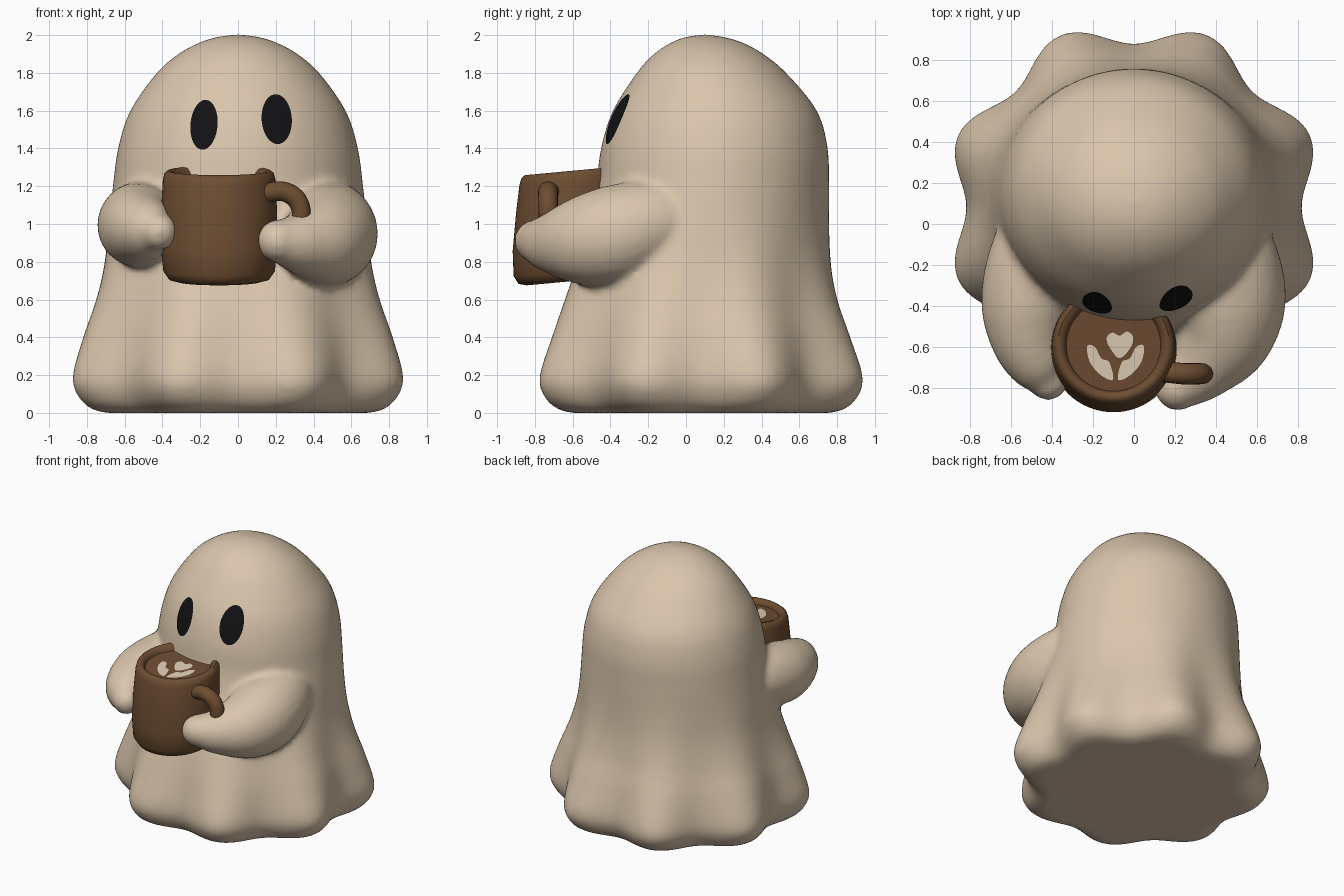
import bpy, bmesh, math
from mathutils import Vector, Matrix
from mathutils.bvhtree import BVHTree

if "Cube" in bpy.data.objects:
    bpy.data.objects.remove(bpy.data.objects["Cube"])


def material(name, rgb):
    m = bpy.data.materials.new(name)
    m.diffuse_color = (*rgb, 1)
    m.use_nodes = True
    m.node_tree.nodes["Principled BSDF"].inputs["Base Color"].default_value = m.diffuse_color
    return m


CREAM = material("cream cloth", (0.70, 0.56, 0.41))
BROWN = material("brown ceramic", (0.155, 0.075, 0.031))
BLACK = material("black", (0.006, 0.006, 0.007))
MILK = material("milk foam", (0.74, 0.62, 0.47))


def make(name, bm, mat, angle=60):
    me = bpy.data.meshes.new(name)
    bm.to_mesh(me)
    bm.free()
    ob = bpy.data.objects.new(name, me)
    bpy.context.collection.objects.link(ob)
    me.materials.append(mat)
    bpy.ops.object.select_all(action='DESELECT')
    ob.select_set(True)
    bpy.context.view_layer.objects.active = ob
    bpy.ops.object.shade_smooth_by_angle(angle=math.radians(angle))
    return ob


def spline(pts, steps, closed=False):
    """Catmull-Rom samples through points of any dimension."""
    n = len(pts)
    get = (lambda i: pts[i % n]) if closed else (lambda i: pts[min(max(i, 0), n - 1)])
    out = []
    for i in range(n if closed else n - 1):
        a, b, c, d = (get(i + k) for k in (-1, 0, 1, 2))
        for s in range(steps):
            t = s / steps
            out.append([0.5 * (2 * q + (r - p) * t + (2 * p - 5 * q + 4 * r - w) * t * t
                               + (3 * q - p - 3 * r + w) * t ** 3)
                        for p, q, r, w in zip(a, b, c, d)])
    if not closed:
        out.append(list(pts[-1]))
    return out


def loft(bm, rings):
    """Skin a list of point rings and cap both ends."""
    vs = [[bm.verts.new(p) for p in r] for r in rings]
    n = len(vs[0])
    for a, b in zip(vs, vs[1:]):
        for i in range(n):
            j = (i + 1) % n
            bm.faces.new((a[i], a[j], b[j], b[i]))
    bm.faces.new(vs[0][::-1])
    bm.faces.new(vs[-1])


def tube(bm, path, ref, sides=24):
    """Round-ended tube along (x, y, z, radius) points."""
    pts = spline(path, 6)
    centres = [Vector(p[:3]) for p in pts]
    stations = []
    for i, p in enumerate(pts):
        t = (centres[min(i + 1, len(pts) - 1)] - centres[max(i - 1, 0)]).normalized()
        stations.append((centres[i], t, p[3]))

    def cap(station, sign):
        c, t, r = station
        angles = [math.radians(a) for a in (18, 36, 54, 70, 84)]
        return [(c + t * sign * r * math.sin(a), t, r * math.cos(a)) for a in angles]

    stations = cap(stations[0], -1)[::-1] + stations + cap(stations[-1], 1)
    rings = []
    for c, t, r in stations:
        u = t.cross(Vector(ref)).normalized()
        w = t.cross(u)
        rings.append([c + r * (u * math.cos(a) + w * math.sin(a))
                      for a in (2 * math.pi * k / sides for k in range(sides))])
    loft(bm, rings)


# Body: z, x radius, y radius, y centre, depth of the eight skirt folds
rows = [(0.0, 0.70, 0.69, 0.08, 0.05), (0.02, 0.775, 0.76, 0.08, 0.06),
        (0.08, 0.84, 0.825, 0.08, 0.066), (0.19, 0.875, 0.855, 0.08, 0.066),
        (0.4, 0.83, 0.80, 0.08, 0.045), (0.6, 0.765, 0.735, 0.08, 0.028),
        (0.8, 0.715, 0.68, 0.095, 0.014), (1.0, 0.687, 0.645, 0.115, 0.004),
        (1.2, 0.662, 0.617, 0.14, 0), (1.4, 0.635, 0.60, 0.15, 0),
        (1.6, 0.57, 0.54, 0.153, 0), (1.8, 0.43, 0.395, 0.135, 0),
        (1.9, 0.315, 0.29, 0.12, 0), (1.96, 0.205, 0.19, 0.11, 0),
        (1.99, 0.11, 0.10, 0.10, 0), (2.003, 0.01, 0.01, 0.10, 0)]
bm = bmesh.new()
rings = []
for z, rx, ry, cy, fold in spline(rows, 4):
    ring = []
    for k in range(128):
        a = 2 * math.pi * k / 128
        f = 1 - fold * math.cos(8 * a)
        ring.append((rx * f * math.cos(a), cy + ry * f * math.sin(a), z))
    rings.append(ring)
loft(bm, rings)

# Arms, fused into the cloth
tube(bm, [(0.42, 0.05, 1.06, 0.18), (0.47, -0.18, 1.00, 0.24), (0.475, -0.38, 0.94, 0.265),
          (0.43, -0.56, 0.91, 0.235), (0.32, -0.71, 0.90, 0.165),
          (0.215, -0.795, 0.91, 0.115)], (0, 0, 1))
tube(bm, [(-0.44, 0.05, 1.06, 0.18), (-0.51, -0.2, 1.02, 0.21), (-0.525, -0.4, 0.99, 0.22),
          (-0.51, -0.56, 0.98, 0.19), (-0.46, -0.69, 0.97, 0.15),
          (-0.42, -0.76, 0.96, 0.10)], (0, 0, 1))
body = make("body", bm, CREAM, 180)
rem = body.modifiers.new("fuse", 'REMESH')
rem.mode = 'VOXEL'
rem.voxel_size = 0.022
rem.use_smooth_shade = True
sm = body.modifiers.new("soften", 'SMOOTH')
sm.factor = 0.5
sm.iterations = 6

# Eyes: thin ovals laid onto the face
bpy.context.view_layer.update()
tree = BVHTree.FromObject(body, bpy.context.evaluated_depsgraph_get())


def eye(name, cx, cz, rx, rz, lean):
    bm = bmesh.new()

    def on_face(f, a):
        u, v = f * rx * math.cos(a), f * rz * math.sin(a)
        x, z = cx + u + lean * v, cz + v
        hit = tree.ray_cast(Vector((x, -2, z)), Vector((0, 1, 0)))[0]
        return bm.verts.new((x, (hit.y if hit else -0.4) - 0.007, z))

    n = 40
    mid = on_face(0, 0)
    prev = None
    for f in (0.25, 0.5, 0.75, 1):
        ring = [on_face(f, 2 * math.pi * k / n) for k in range(n)]
        for i in range(n):
            j = (i + 1) % n
            if prev:
                bm.faces.new((prev[i], ring[i], ring[j], prev[j]))
            else:
                bm.faces.new((mid, ring[i], ring[j]))
        prev = ring
    make(name, bm, BLACK)


eye("left_eye", -0.18, 1.525, 0.072, 0.132, 0.06)
eye("right_eye", 0.205, 1.555, 0.08, 0.132, -0.04)

# Mug: turned profile with filled top, slightly skewed towards the body
skew = Matrix.Translation((-0.10, -0.61, 0.985)) @ Matrix(
    ((1, 0, 0, 0), (0, 0.97, 0.07, 0), (0, 0.09, 1, 0), (0, 0, 0, 1)))
profile = [(0.01, -0.29), (0.22, -0.29), (0.265, -0.278), (0.295, -0.235), (0.31, -0.1),
           (0.306, 0.1), (0.298, 0.25), (0.29, 0.283), (0.272, 0.298), (0.25, 0.294),
           (0.236, 0.275), (0.23, 0.258), (0.01, 0.258)]
bm = bmesh.new()
loft(bm, [[(r * math.cos(2 * math.pi * k / 64), r * math.sin(2 * math.pi * k / 64), z)
           for k in range(64)] for r, z in profile])
bm.transform(skew)
make("mug", bm, BROWN, 50)

# Mug handle
bm = bmesh.new()
tube(bm, [(0.15, -0.72, 1.165, 0.052), (0.24, -0.73, 1.172, 0.052), (0.31, -0.73, 1.13, 0.052),
          (0.335, -0.73, 1.05, 0.05), (0.30, -0.73, 0.95, 0.05),
          (0.16, -0.72, 0.88, 0.05)], (0, 1, 0), 20)
make("mug_handle", bm, BROWN)

# Foam pattern: a heart above two mirrored leaves
heart = [(-0.07, -0.655), (-0.12, -0.60), (-0.133, -0.555), (-0.105, -0.53), (-0.07, -0.545),
         (-0.035, -0.525), (-0.005, -0.55), (-0.015, -0.60)]
leaf = [(-0.228, -0.595), (-0.19, -0.60), (-0.16, -0.655), (-0.12, -0.675), (-0.103, -0.76),
        (-0.165, -0.735), (-0.217, -0.67)]
mirrored = [(-0.18 - x, y) for x, y in leaf]
bm = bmesh.new()
for shape in (heart, leaf, mirrored):
    vs = [bm.verts.new((x + 0.10, (y + 0.592) / 0.97, 0.263)) for x, y in spline(shape, 5, True)]
    face = bm.faces.new(vs)
    face.normal_update()
    if face.normal.z < 0:
        face.normal_flip()
bm.transform(skew)
make("foam_pattern", bm, MILK)
